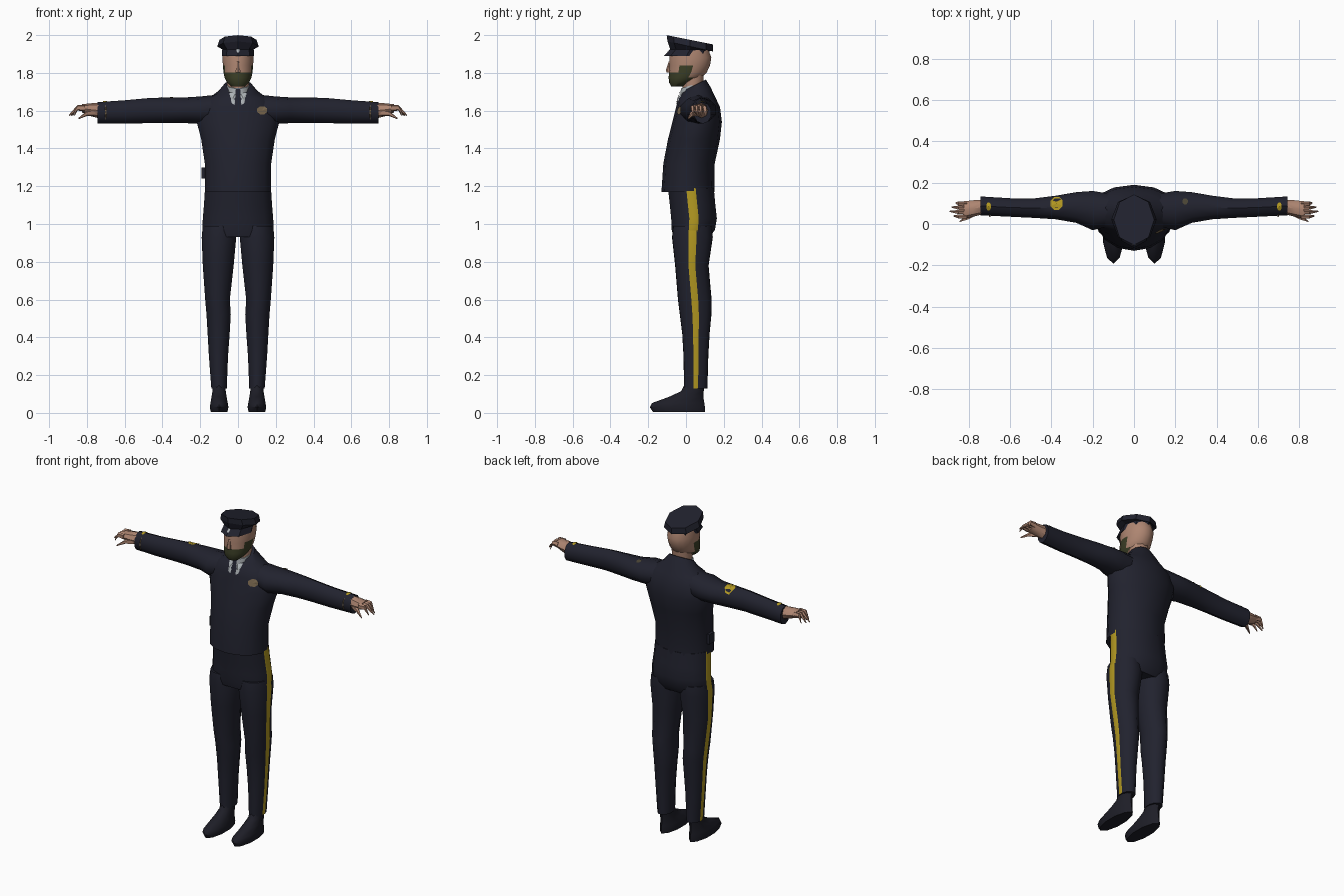
import bpy, bmesh
from math import cos, sin, pi
from mathutils import Vector

if "Cube" in bpy.data.objects:
    bpy.data.objects.remove(bpy.data.objects["Cube"])


def material(name, r, g, b):
    m = bpy.data.materials.new(name)
    m.use_nodes = True
    m.diffuse_color = (r, g, b, 1)
    m.node_tree.nodes["Principled BSDF"].inputs["Base Color"].default_value = (r, g, b, 1)
    return m


navy = material("navy cloth", .0152, .016, .0273)
black = material("shoe leather", .0125, .0127, .02)
skin = material("skin", .42, .235, .165)
beard = material("beard", .045, .05, .02)
gold = material("gold stripe", .44, .31, .015)
white = material("shirt grey", .42, .45, .47)
tan = material("badge tan", .19, .135, .075)
olive = material("patch olive", .07, .06, .035)


def finish(name, bm, mats, mirror, angle):
    """Turn a bmesh into a named, shaded and optionally mirrored object."""
    bmesh.ops.recalc_face_normals(bm, faces=bm.faces)
    mesh = bpy.data.meshes.new(name)
    bm.to_mesh(mesh)
    bm.free()
    for m in mats:
        mesh.materials.append(m)
    ob = bpy.data.objects.new(name, mesh)
    bpy.context.collection.objects.link(ob)
    bpy.ops.object.select_all(action='DESELECT')
    ob.select_set(True)
    bpy.context.view_layer.objects.active = ob
    if angle:
        bpy.ops.object.shade_smooth_by_angle(angle=angle)
    if mirror:
        ob.modifiers.new("Mirror", 'MIRROR').use_axis = (True, False, False)
    return ob


def even(n, start=0):
    return [start + 2 * pi * i / n for i in range(n)]


def loft(name, rings, mats, angles, axis='z', rule=None, mirror=False, smooth=.75):
    """Skin elliptical rings (centre, two radii, tilt) stacked along z or x."""
    bm = bmesh.new()
    loops = []
    for x, y, z, a, b, *tilt in rings:
        t = tilt[0] if tilt else 0
        if axis == 'z':
            pts = [(x + a * cos(w), y + b * sin(w), z + t * b * sin(w)) for w in angles]
        else:
            pts = [(x, y + a * cos(w), z + b * sin(w)) for w in angles]
        loops.append([bm.verts.new(p) for p in pts])
    n = len(angles)
    for low, high in zip(loops, loops[1:]):
        for i in range(n):
            j = (i + 1) % n
            f = bm.faces.new((low[i], low[j], high[j], high[i]))
            if rule:
                f.material_index = rule(i, f.calc_center_median())
    bm.faces.new(loops[0])
    bm.faces.new(loops[-1])
    return finish(name, bm, mats, mirror, smooth)


def span(z, half, front, back, tilt=0, x=0):
    """Ring given by half width and its front and back y."""
    return (x, (front + back) / 2, z, half, (back - front) / 2, tilt)


def patch(name, targets, points, direction, mat, mirror=False):
    """Thin plate projected onto the nearest of the target surfaces."""
    bpy.context.view_layer.update()
    d = Vector(direction)
    bm = bmesh.new()

    def drop(p):
        start = Vector(p) - d * 3
        hits = [t.ray_cast(start, d) for t in targets]
        dist = min([(h[1] - start).length for h in hits if h[0]], default=3)
        return bm.verts.new(start + d * (dist - .005))

    rim = [drop(p) for p in points]
    mid = drop(sum((Vector(p) for p in points), Vector()) / len(points))
    for a, b in zip(rim, rim[1:] + rim[:1]):
        bm.faces.new((a, b, mid))
    return finish(name, bm, [mat], mirror, 0)


# Trousers: hips and mirrored legs share a narrow gold face down the outside
S = .2
half_turn = [S + (pi - 2 * S) * i / 5 for i in range(6)]
hip_angles = half_turn + [w + pi for w in half_turn]
loft("trouser_hips", [span(.93, .185, -.07, .13), span(.97, .193, -.08, .158),
                      span(1.03, .19, -.083, .168), span(1.1, .184, -.09, .16),
                      span(1.19, .178, -.1, .152)],
     [navy, gold], hip_angles, rule=lambda i, c: int(i in (5, 11) and c.z < 1.15))

leg_angles = [S + (2 * pi - 2 * S) * i / 11 for i in range(12)]
loft("trouser_legs", [span(.13, .042, -.012, .115, x=.1), span(.3, .052, -.015, .12, x=.103),
                      span(.42, .06, -.022, .127, x=.102), span(.52, .066, -.035, .137, x=.102),
                      span(.6, .067, -.045, .138, x=.108), span(.78, .084, -.06, .122, x=.104),
                      span(.93, .094, -.077, .145, x=.1), span(.99, .088, -.07, .14, x=.1)],
     [navy, gold], leg_angles, rule=lambda i, c: int(i == 11), mirror=True)

# Shoes
loft("shoes", [span(0.005, .046, -.175, .1, x=.1), span(.03, .052, -.192, .1, x=.1),
               span(.052, .048, -.18, .097, x=.1), span(.085, .042, -.09, .092, x=.1),
               span(.115, .037, -.025, .094, x=.1), span(.16, .036, -.003, .1, x=.1)],
     [black], even(10, pi / 10), mirror=True)

# Jacket body and sleeves
jacket = loft("jacket", [span(1.17, .18, -.13, .15), span(1.32, .18, -.12, .152),
                         span(1.45, .2, -.095, .18), span(1.54, .224, -.072, .19),
                         span(1.62, .21, -.052, .18), span(1.665, .16, -.042, .158),
                         span(1.7, .105, -.032, .13, .3), span(1.735, .074, -.015, .105, .5)],
              [navy], even(14, pi / 14))
sleeves = loft("sleeves", [(.06, .07, 1.61, .07, .08), (.2, .065, 1.603, .1, .072),
                           (.28, .08, 1.602, .078, .068), (.38, .08, 1.602, .06, .068),
                           (.48, .077, 1.6, .05, .066), (.6, .08, 1.593, .047, .062),
                           (.745, .088, 1.588, .048, .057)],
               [navy], even(10, pi / 10), 'x', mirror=True)
bpy.ops.mesh.primitive_cube_add(size=1, location=(-.175, .02, 1.27))
pouch = bpy.context.object
pouch.name = "belt_pouch"
pouch.scale = (.035, .05, .06)
pouch.data.materials.append(navy)

# Hands: palm, fingers curling down, and thumb
loft("palms", [(.73, .083, 1.6, .035, .042), (.78, .075, 1.605, .04, .034),
               (.825, .068, 1.612, .042, .022)], [skin], even(8), 'x', mirror=True)
for k, (y, reach) in enumerate([(.035, .875), (.057, .895), (.078, .885), (.098, .865)]):
    loft("finger_%d" % (k + 1), [(.81, y, 1.613, .013, .019), (.85, y, 1.615, .011, .015),
                                 (reach, y + .004, 1.575, .003, .004)],
         [skin], even(5), 'x', mirror=True)
loft("thumbs", [(.755, .06, 1.59, .015, .02), (.8, .035, 1.585, .014, .014),
                (.845, .012, 1.558, .003, .004)], [skin], even(5), 'x', mirror=True)

# Neck, shirt collar and head with the beard on the lower front faces
loft("neck", [span(1.66, .058, -.02, .085), span(1.82, .06, -.02, .1)], [skin], even(10))
collar = loft("shirt_collar", [span(1.67, .062, -.034, .09, .2), span(1.735, .06, -.03, .09, .3)],
              [white], even(10))


def is_beard(i, c):
    sideburn = c.z < 1.84 and -.03 < c.y < .025
    return int((c.z < 1.8 and c.y < .02) or sideburn)


loft("head", [span(1.728, .035, -.078, -.01), span(1.75, .06, -.09, .03),
              span(1.775, .072, -.092, .085), span(1.803, .078, -.09, .11),
              span(1.84, .081, -.088, .127), span(1.88, .084, -.088, .134),
              span(1.92, .078, -.08, .12)],
     [skin, beard], even(18, pi / 18), rule=is_beard)
loft("nose", [span(1.803, .016, -.104, -.07), span(1.815, .014, -.106, -.07),
              span(1.86, .006, -.092, -.07)], [skin], even(6, pi / 6))

# Peaked cap: the front of the lowest ring flares out as the visor
cap = loft("peaked_cap", [span(1.89, .086, -.116, .122), span(1.925, .083, -.084, .127),
                          span(1.94, .11, -.098, .142, -.22), span(1.975, .098, -.102, .143, -.2)],
           [navy], even(8), smooth=.3)
patch("cap_emblem", [cap], [(-.008, 0, 1.927), (.008, 0, 1.927), (.006, 0, 1.908),
                            (-.006, 0, 1.908)], (0, 1, 0), white)

# Shirt wedges and tie
patch("shirt_front", [jacket], [(.011, 0, 1.698), (.046, 0, 1.694), (.034, 0, 1.64),
                                (.018, 0, 1.63)], (0, 1, 0), white, mirror=True)
patch("tie", [collar, jacket], [(-.012, 0, 1.72), (.012, 0, 1.72), (.013, 0, 1.64),
                                (0, 0, 1.62), (-.013, 0, 1.64)], (0, 1, 0), navy)


# Badges and sleeve marks
def blob(cx, c2, rx, r2, top):
    pts = [(cx + rx * cos(w), c2 + r2 * sin(w)) for w in even(8, pi / 8)]
    return [(a, b, 0) if top else (a, 0, b) for a, b in pts]


down, inward = (0, 0, -1), (0, 1, 0)
patch("chest_badge", [jacket, sleeves], blob(.128, 1.602, .029, .023, False), inward, tan)
patch("right_sleeve_badge", [sleeves], blob(-.375, .1, .032, .034, True), down, gold)
patch("left_shoulder_badge", [sleeves, jacket], blob(.248, .11, .014, .016, True), down, olive)
patch("cuff_marks_top", [sleeves], blob(.705, .085, .012, .022, True), down, gold, mirror=True)
patch("cuff_marks_front", [sleeves], blob(.7, 1.592, .004, .042, False), inward, tan, mirror=True)
